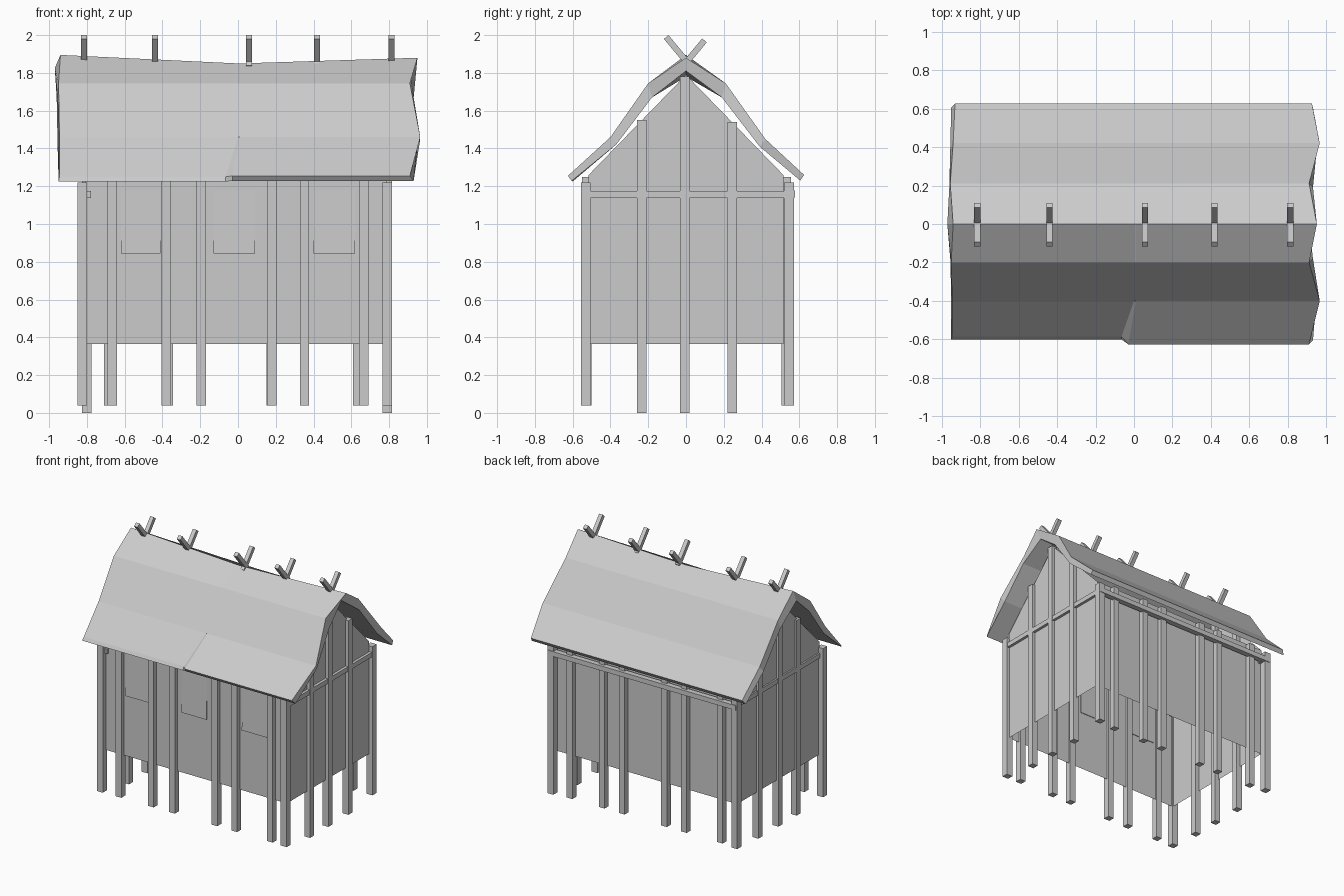
import bpy, bmesh
from mathutils import Vector

if "Cube" in bpy.data.objects:
    bpy.data.objects.remove(bpy.data.objects["Cube"])


def make(name, verts, faces):
    me = bpy.data.meshes.new(name)
    bm = bmesh.new()
    vs = [bm.verts.new(v) for v in verts]
    for f in faces:
        bm.faces.new([vs[i] for i in f])
    bmesh.ops.recalc_face_normals(bm, faces=bm.faces)
    bm.to_mesh(me)
    bm.free()
    ob = bpy.data.objects.new(name, me)
    bpy.context.collection.objects.link(ob)
    return ob


BOX_FACES = [(0, 1, 3, 2), (4, 6, 7, 5), (0, 4, 5, 1), (2, 3, 7, 6), (0, 2, 6, 4), (1, 5, 7, 3)]


def box(name, x0, x1, y0, y1, z0, z1):
    return make(name, [(x, y, z) for x in (x0, x1) for y in (y0, y1) for z in (z0, z1)], BOX_FACES)


# Wall shell: gabled sheets, open underneath
XL, XR, YW = -0.81, 0.79, 0.515
gable = [(-YW, 0.365), (-YW, 1.26), (0, 1.79), (YW, 1.26), (YW, 0.365)]
wall_verts = [(x, y, z) for x in (XL, XR) for y, z in gable]
make("walls", wall_verts, [(0, 1, 2, 3, 4), (5, 6, 7, 8, 9), (0, 1, 6, 5), (3, 4, 9, 8)])

# Long-side posts
for x in (-0.665, -0.38, -0.195, 0.178, 0.352, 0.665):
    box("front_post", x - 0.025, x + 0.025, -0.55, -0.50, 0.04, 1.25)
for x in (-0.685, -0.37, -0.195, 0.175, 0.352, 0.635):
    box("back_post", x - 0.025, x + 0.025, 0.505, 0.555, 0.04, 1.25)

# Corner posts
for x in (-0.825, 0.79):
    box("corner_post", x - 0.026, x + 0.026, -0.555, -0.505, 0.04, 1.22)
    box("corner_post", x - 0.026, x + 0.026, 0.52, 0.573, 0.04, 1.22)

# Gable posts, tie beams and back rail
for x in (XL + 0.01, XR):
    for y, top in ((-0.235, 1.55), (-0.006, 1.78), (0.245, 1.54)):
        box("gable_post", x - 0.025, x + 0.025, y - 0.025, y + 0.025, 0, top)
    box("tie_beam", x - 0.022, x + 0.022, -0.53, 0.55, 1.138, 1.175)
box("back_rail", -0.84, 0.81, 0.535, 0.578, 1.14, 1.178)

# Window flaps tilted slightly out from the front wall
for x0, x1 in ((-0.62, -0.41), (-0.13, 0.09), (0.40, 0.62)):
    make("window_flap",
         [(x0, -0.51, 0.845), (x1, -0.51, 0.845), (x1, -0.525, 0.845), (x0, -0.525, 0.845),
          (x0, -0.514, 1.21), (x1, -0.514, 1.21)],
         [(0, 1, 2, 3), (3, 2, 5, 4), (0, 3, 4), (1, 5, 2), (0, 4, 5, 1)])


# Thatched roof: bowed, closed cross-sections with a stepped front eave
def section(ridge, front, xo, xi):
    outer = [front[0], (-0.40, 1.46), (-0.20, 1.745), (0, ridge), (0.21, 1.745), (0.42, 1.45), (0.625, 1.26)]
    inner = [front[1], (-0.37, 1.42), (-0.18, 1.67), (0, ridge - 0.07), (0.19, 1.67), (0.39, 1.41), (0.605, 1.23)]
    return ([(x, y, z) for x, (y, z) in zip(xo, outer)] +
            [(x, y, z) for x, (y, z) in zip(reversed(xi), reversed(inner))])


short = ((-0.585, 1.25), (-0.60, 1.225))
long = ((-0.625, 1.255), (-0.605, 1.228))
right_out = [0.91, 0.965, 0.91, 0.95, 0.91, 0.965, 0.925]
right_in = [0.93, 0.95, 0.93, 0.91, 0.93, 0.95, 0.93]
left_out = [-0.945, -0.945, -0.95, -0.94, -0.955, -0.94, -0.93]
left_in = [-0.95, -0.95, -0.955, -0.97, -0.96, -0.955, -0.95]
step_a = [-0.065] + [0] * 6
step_b = [-0.03] + [0.01] * 6
sections = [section(1.895, short, left_out, left_in), section(1.85, short, step_a, step_a),
            section(1.85, long, step_b, step_b), section(1.88, long, right_out, right_in)]
n = 14
faces = [(s * n + i, s * n + (i + 1) % n, (s + 1) * n + (i + 1) % n, (s + 1) * n + i)
         for s in range(3) for i in range(n)]
for base in (0, 3 * n):
    faces += [(base + i, base + i + 1, base + 12 - i, base + 13 - i) for i in range(6)]
make("thatched_roof", [v for s in sections for v in s], faces)


# Crossed ridge sticks
def stick(name, x, a, b, w=0.016):
    a, b = Vector((x, *a)), Vector((x, *b))
    side = (b - a).normalized().cross(Vector((1, 0, 0))) * w
    wx = Vector((w, 0, 0))
    make(name, [p + sx * wx + ss * side for p in (a, b) for sx in (-1, 1) for ss in (-1, 1)], BOX_FACES)


for x in (-0.815, -0.44, 0.058, 0.418, 0.812):
    stick("ridge_stick_front", x, (0.02, 1.84), (-0.105, 1.99))
    stick("ridge_stick_back", x, (-0.02, 1.83), (0.098, 1.972))
